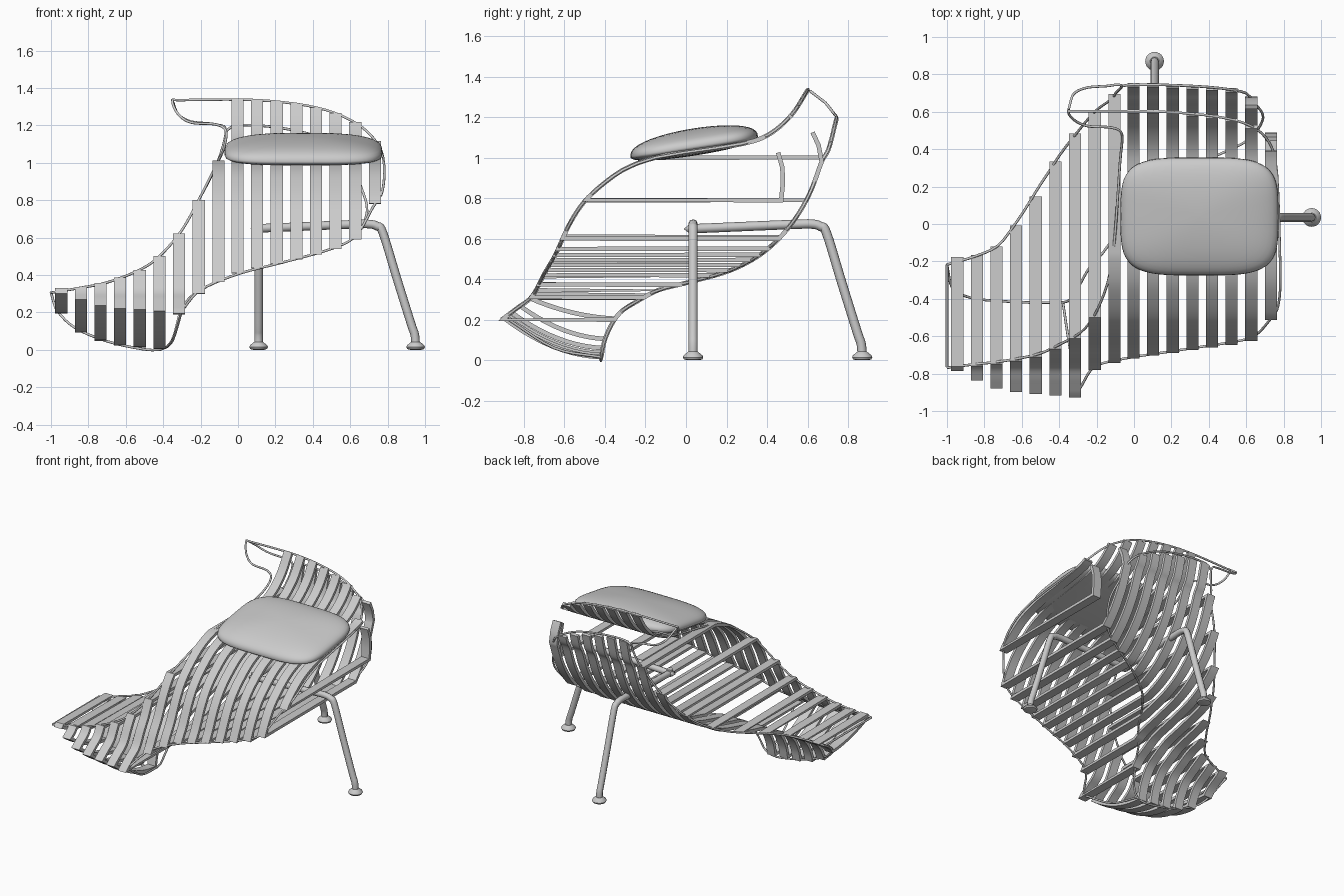
import bpy, bmesh, math
from mathutils import Vector as V, geometry

if "Cube" in bpy.data.objects:
    bpy.data.objects.remove(bpy.data.objects["Cube"])

# side profiles (y, z) of the front shell and the rear shell
FRONT = [(-.912, .198), (-.83, .26), (-.76, .315), (-.70, .425), (-.645, .52), (-.576, .67), (-.5, .785),
         (-.39, .885), (-.28, .955), (-.13, 1.005), (.065, 1.035), (.285, 1.07), (.41, 1.115), (.52, 1.21), (.605, 1.34)]
REAR = [(-.42, .012), (-.394, .12), (-.33, .23), (-.23, .297), (-.133, .347), (.015, .385), (.21, .44),
        (.35, .51), (.458, .6), (.547, .71), (.616, .835), (.67, .98), (.705, 1.045), (.745, 1.2)]


def smooth(pts, n=6, closed=False):
    p = [V(q) for q in pts]
    p = [p[-1]] + p + p[:2] if closed else [2 * p[0] - p[1]] + p + [2 * p[-1] - p[-2]]
    out = []
    for i in range(1, len(p) - 2):
        a, b, c, d = p[i - 1:i + 3]
        for k in range(n):
            t = k / n
            out.append(.5 * (2 * b + (c - a) * t + (2 * a - 5 * b + 4 * c - d) * t * t + (3 * b - a - 3 * c + d) * t ** 3))
    return out if closed else out + [p[-2]]


FS = smooth(FRONT)
RS = smooth(REAR)
RT = RS + [V((.69, 1.27)), V((.605, 1.335))]


def y_at(curve, z):
    for a, b in zip(curve, curve[1:]):
        if a.y <= z <= b.y:
            return a.x + (b.x - a.x) * (z - a.y) / max(b.y - a.y, 1e-6)
    return curve[0].x if z < curve[0].y else curve[-1].x


def segment(curve, z0, z1):
    mid = [p.copy() for p in curve if z0 + .006 < p.y < z1 - .006]
    return [V((y_at(curve, z0), z0))] + mid + [V((y_at(curve, z1), z1))]


def finish(name, bm, angle=35):
    bmesh.ops.recalc_face_normals(bm, faces=bm.faces)
    me = bpy.data.meshes.new(name)
    bm.to_mesh(me)
    bm.free()
    ob = bpy.data.objects.new(name, me)
    bpy.context.collection.objects.link(ob)
    bpy.ops.object.select_all(action='DESELECT')
    ob.select_set(True)
    bpy.context.view_layer.objects.active = ob
    bpy.ops.object.shade_smooth_by_angle(angle=math.radians(angle))
    return ob


def ribbon(name, x, path, closed, w=.065, t=.022):
    # flat strip following a path in the side plane
    bm = bmesh.new()
    n = len(path)
    rings = []
    for i, p in enumerate(path):
        a = path[i - 1] if (closed or i) else p
        b = path[(i + 1) % n] if (closed or i < n - 1) else p
        d1 = (p - a).normalized() if a is not p else (b - p).normalized()
        d2 = (b - p).normalized() if b is not p else d1
        n1, n2 = V((-d1.y, d1.x)), V((-d2.y, d2.x))
        m = (n1 + n2).normalized()
        m *= t / 2 / max(m.dot(n1), .6)
        rings.append([bm.verts.new((x + sx * w / 2, p.x + s * m.x, p.y + s * m.y))
                      for sx, s in ((-1, -1), (1, -1), (1, 1), (-1, 1))])
    for i in range(n if closed else n - 1):
        r, q = rings[i], rings[(i + 1) % n]
        for k in range(4):
            bm.faces.new((r[k], r[(k + 1) % 4], q[(k + 1) % 4], q[k]))
    if not closed:
        bm.faces.new(rings[0])
        bm.faces.new(rings[-1])
    finish(name, bm)


def tube(name, pts, r, closed=False, n=5, raw=False):
    cu = bpy.data.curves.new(name, 'CURVE')
    cu.dimensions = '3D'
    cu.bevel_depth, cu.bevel_resolution, cu.use_fill_caps = r, 2, True
    q = [V(p) for p in pts] if raw else smooth(pts, n, closed)
    sp = cu.splines.new('POLY')
    sp.points.add(len(q) - 1)
    for s, p in zip(sp.points, q):
        s.co = (*p, 1)
    sp.use_cyclic_u = closed
    sp.use_smooth = True
    ob = bpy.data.objects.new(name, cu)
    bpy.context.collection.objects.link(ob)


# foot-end slats: closed loops (top z, nose z, low z)
FOOT = [(.318, .305, .205), (.325, .268, .105), (.345, .236, .06), (.375, .222, .035), (.415, .215, .025), (.49, .208, .015)]
for i, (zt, zn, zl) in enumerate(FOOT):
    front = segment(FS, zn, zt)
    a, b = front[0], V((y_at(RS, zl), zl))
    c = V((a.x + .5 * (b.x - a.x), zl + .01))
    under = [a * (1 - t) ** 2 + c * 2 * t * (1 - t) + b * t * t for t in [k / 10 for k in range(1, 10)]]
    ribbon(f"foot_slat_{i + 1}", -.945 + .105 * i, front[::-1] + under + segment(RS, zl, zt), True)

# middle slats: closed loops with flat top and bottom
for i, (zt, zl) in enumerate([(.61, .2), (.79, .31), (1.0, .373)]):
    ribbon(f"middle_slat_{i + 1}", -.315 + .105 * i, segment(FS, zl, zt)[::-1] + segment(RS, zl, zt), True)

# seat slats: open at the top (front top z, rear top z, low z)
SEAT = [(1.338, 1.195, .42), (1.335, 1.19, .445), (1.325, 1.175, .47), (1.31, 1.15, .495), (1.29, 1.12, .52),
        (1.26, 1.08, .55), (1.21, .98, .6), (1.105, 0, .79)]
for i, (zf, zr, zl) in enumerate(SEAT):
    if zr:
        back = segment(RS, zl, zr)
    else:
        back = [V((.47, .79)), V((.478, .87)), V((.476, .95)), V((.455, 1.025))]
    if i == 6:
        back += [V((.655, 1.06)), V((.625, 1.125))]
    ribbon(f"seat_slat_{i + 1}", .105 * i - .003, segment(FS, zl, zf)[::-1] + back, False)

# edge wires, given as (x, z) and laid on each shell
LEFT = [(-1, .305), (-.85, .33), (-.7, .36), (-.53, .425), (-.42, .5), (-.3, .64), (-.2, .82), (-.11, 1.0)]
LOW = [(-.2, .32), (0, .405), (.25, .47), (.5, .54), (.63, .61)]
f_edge = LEFT + [(-.075, 1.08), (-.065, 1.17), (-.12, 1.205), (-.25, 1.215), (-.32, 1.26), (-.35, 1.33), (-.3, 1.335),
                 (.1, 1.335), (.42, 1.295), (.625, 1.215), (.74, 1.11), (.78, 1.0), (.772, .85), (.72, .76)] \
    + LOW[::-1] + [(-.3, .21)]
r_edge = LEFT + [(-.065, 1.17), (-.12, 1.205), (-.25, 1.22), (-.32, 1.26), (-.35, 1.33)]
r_top = [(-.065, 1.17), (0, 1.2), (.2, 1.19), (.42, 1.14), (.6, 1.03), (.655, .88), (.69, .74)] + LOW[::-1] \
    + [(-.3, .22), (-.38, .015), (-.6, .02), (-.84, .1), (-.96, .2), (-1, .305)]
for name, edge, cur in (("front_edge_wire", f_edge, FS), ("rear_edge_wire", r_edge, RT), ("rear_rim_wire", r_top, RT)):
    q = smooth(edge, 5)
    tube(name, [(p.x, y_at(cur, p.y), p.y) for p in q], .007, raw=True)
tube("foot_left_wire", [(-1, -.765, .305), (-1, -.22, .305)], .007)
tube("foot_right_wire", [(-.3, -.89, .21), (-.345, -.65, .06), (-.38, -.42, .015)], .007)

# cushion: superellipse rings, domed top and shallow underside
bm = bmesh.new()
N, M = 64, 12
grid = []
for side, h in ((1, .09), (-1, .045)):
    for j in range(M + 1):
        ph = math.pi / 2 * (j / M if side > 0 else 1 - j / M)
        if side < 0:
            ph = math.pi / 2 - ph
            if j == 0:
                continue
            ph = math.pi / 2 - ph
        r, z = max(math.sin(ph), .002), side * h * math.cos(ph) ** .8 if abs(math.cos(ph)) > 1e-6 else 0
        ring = []
        for k in range(N):
            a = 2 * math.pi * k / N
            c, s = math.cos(a), math.sin(a)
            e = .5 + .2 * (1 - r)
            ring.append(bm.verts.new((.35 + .422 * r * math.copysign(abs(c) ** e, c),
                                      .04 + .315 * r * math.copysign(abs(s) ** e, s),
                                      1.055 + z + .155 * .315 * r * math.copysign(abs(s) ** e, s))))
        grid.append(ring)
for r, q in zip(grid, grid[1:]):
    for k in range(N):
        bm.faces.new((r[k], r[(k + 1) % N], q[(k + 1) % N], q[k]))
bm.faces.new(grid[0])
bm.faces.new(grid[-1])
finish("cushion", bm, 60)

# bent tube frame with two legs
LEG = [(.13, .65), (.6, .67), (.7, .672), (.745, .66), (.775, .625), (.85, .38), (.925, .14), (.945, .08), (.95, .02)]
tube("right_leg", [(.11, .035, .65)] + [(x, .035, z) for x, z in LEG], .023)
tube("back_leg", [(.11, .035, .65)] + [(.11, y - .08, z) for y, z in LEG], .023)
tube("front_post", [(.11, .035, .63), (.11, .035, .68)], .023)

# round feet
for name, x, y in (("right_foot", .95, .035), ("back_foot", .11, .87)):
    bm = bmesh.new()
    prof = [(.03, 0), (.045, .004), (.05, .014), (.046, .024), (.024, .042)]
    rings = [[bm.verts.new((x + r * math.cos(k * math.pi / 12), y + r * math.sin(k * math.pi / 12), z))
              for k in range(24)] for r, z in prof]
    for r, q in zip(rings, rings[1:]):
        for k in range(24):
            bm.faces.new((r[k], r[(k + 1) % 24], q[(k + 1) % 24], q[k]))
    bm.faces.new(rings[0])
    bm.faces.new(rings[-1])
    finish(name, bm)
